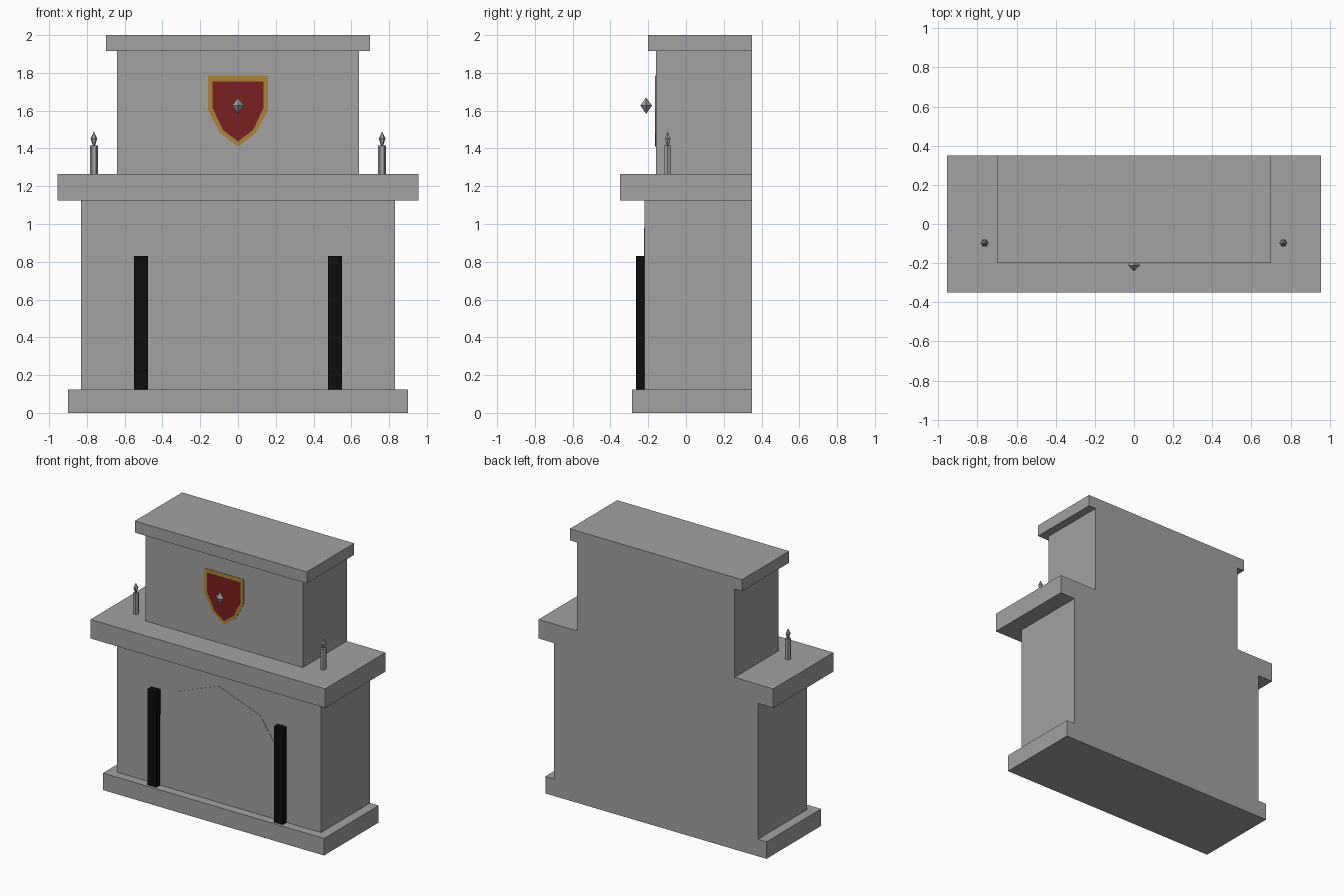
import bpy, bmesh, math

if "Cube" in bpy.data.objects:
    bpy.data.objects.remove(bpy.data.objects["Cube"])


def material(name, rgb):
    m = bpy.data.materials.new(name)
    m.diffuse_color = (*rgb, 1)
    m.use_nodes = True
    m.node_tree.nodes["Principled BSDF"].inputs["Base Color"].default_value = m.diffuse_color
    return m


STONE = material("grey stone", (0.36, 0.36, 0.36))
BLACK = material("black iron", (0.004, 0.004, 0.004))
GOLD = material("gold", (0.41, 0.24, 0.035))
RED = material("dark red", (0.195, 0.014, 0.014))


def finish(name, bm, mat, fix_normals=True):
    if fix_normals:
        bmesh.ops.recalc_face_normals(bm, faces=bm.faces[:])
    me = bpy.data.meshes.new(name)
    bm.to_mesh(me)
    bm.free()
    me.materials.append(mat)
    ob = bpy.data.objects.new(name, me)
    bpy.context.collection.objects.link(ob)
    return ob


def plate(name, half, y, thick, mat):
    """Flat plate facing -y, from the right half of a symmetric outline (x, z)."""
    pts = half + [(-x, z) for x, z in reversed(half) if x > 0]
    bm = bmesh.new()
    front = [bm.verts.new((x, y - thick, z)) for x, z in pts]
    back = [bm.verts.new((x, y, z)) for x, z in pts]
    bm.faces.new(front)
    bm.faces.new(back)
    n = len(pts)
    for i in range(n):
        j = (i + 1) % n
        bm.faces.new((front[i], front[j], back[j], back[i]))
    return finish(name, bm, mat)


def lathe(name, profile, sides, centre, mat):
    """Low-poly turned solid; radius 0 gives a point."""
    cx, cy = centre
    bm = bmesh.new()
    rings = []
    for r, z in profile:
        if r == 0:
            rings.append([bm.verts.new((cx, cy, z))] * sides)
        else:
            rings.append([bm.verts.new((cx + r * math.cos(a), cy + r * math.sin(a), z))
                          for a in (2 * math.pi * i / sides for i in range(sides))])
    for lo, hi in zip(rings, rings[1:]):
        for i in range(sides):
            j = (i + 1) % sides
            bm.faces.new(list(dict.fromkeys((lo[i], lo[j], hi[j], hi[i]))))
    for ring, (r, z) in ((rings[0], profile[0]), (rings[-1], profile[-1])):
        if r:
            bm.faces.new(ring)
    return finish(name, bm, mat)


# Stepped chimney: one solid with a flush back; levels are (half width, front y, z)
BACK = 0.35
levels = [(0.90, -0.285, 0), (0.90, -0.285, 0.125),
          (0.83, -0.22, 0.125), (0.83, -0.22, 1.125),
          (0.955, -0.35, 1.125), (0.955, -0.35, 1.265),
          (0.64, -0.16, 1.265), (0.64, -0.16, 1.915),
          (0.70, -0.20, 1.915), (0.70, -0.20, 2.0)]
bm = bmesh.new()
rings = [[bm.verts.new(p) for p in ((-w, BACK, z), (-w, f, z), (w, f, z), (w, BACK, z))]
         for w, f, z in levels]
for lo, hi in zip(rings, rings[1:]):
    for i in range(3):
        bm.faces.new((lo[i], lo[i + 1], hi[i + 1], hi[i]))
bm.faces.new(rings[0])
bm.faces.new(rings[-1])
bm.faces.new([r[3] for r in rings] + [r[0] for r in reversed(rings)])
finish("chimney", bm, STONE)

# Arched hearth panel, flush with the wall
plate("hearth_arch", [(0, 0.98), (0.335, 0.855), (0.515, 0.588), (0.515, 0.125)],
      -0.22, 0.002, STONE)

# Shield: gold border and red field
plate("shield_border", [(0, 1.785), (0.16, 1.785), (0.16, 1.605), (0.095, 1.482), (0, 1.41)],
      -0.16, 0.003, GOLD)
plate("shield_field", [(0, 1.755), (0.135, 1.755), (0.135, 1.615), (0.08, 1.498), (0, 1.437)],
      -0.163, 0.002, RED)

# Gem floating in front of the shield
lathe("shield_gem", [(0, 1.583), (0.031, 1.627), (0, 1.67)], 4, (0, -0.211), STONE)

for s, side in ((-1, "left"), (1, "right")):
    # Dark pillar beside the hearth
    bm = bmesh.new()
    bmesh.ops.create_cube(bm, size=1)
    for v in bm.verts:
        v.co = (s * 0.514 + v.co.x * 0.073, -0.242 + v.co.y * 0.048, 0.4775 + v.co.z * 0.705)
    finish(side + "_pillar", bm, BLACK)
    # Candle and flame
    at = (s * 0.763, -0.097)
    lathe(side + "_candle", [(0.021, 1.265), (0.021, 1.415)], 6, at, STONE)
    lathe(side + "_flame", [(0.006, 1.415), (0.018, 1.452), (0, 1.49)], 6, at, STONE)
